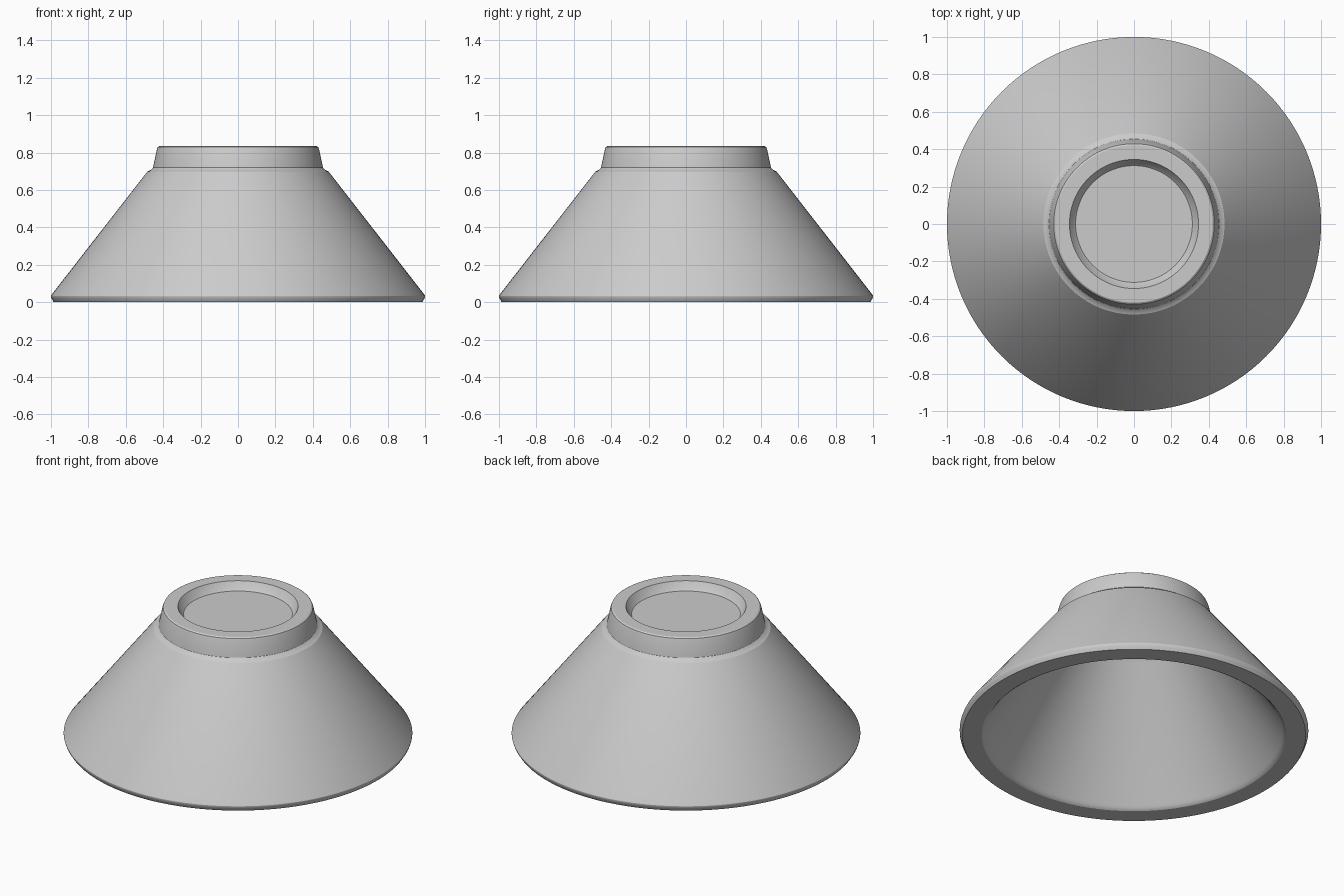
import bpy
import bmesh
from math import radians, tau

default = bpy.data.objects.get("Cube")
if default:
    bpy.data.objects.remove(default, do_unlink=True)

SEGMENTS = 128

# One plain grey glaze
glaze = bpy.data.materials.new("light grey")
glaze.use_nodes = True
grey = (0.6, 0.6, 0.6, 1)
glaze.diffuse_color = grey
glaze.node_tree.nodes["Principled BSDF"].inputs["Base Color"].default_value = grey


def lathe(name, profile, material):
    """Spin an (r, z) profile, closed on the axis at both ends, around z."""
    bm = bmesh.new()
    verts = [bm.verts.new((r, 0, z)) for r, z in profile]
    edges = [bm.edges.new(pair) for pair in zip(verts, verts[1:])]
    bmesh.ops.spin(bm, geom=verts + edges, cent=(0, 0, 0), axis=(0, 0, 1),
                   angle=tau, steps=SEGMENTS, use_duplicate=False)
    bmesh.ops.remove_doubles(bm, verts=bm.verts[:], dist=0.0005)
    bmesh.ops.recalc_face_normals(bm, faces=bm.faces[:])
    mesh = bpy.data.meshes.new(name)
    bm.to_mesh(mesh)
    bm.free()
    mesh.materials.append(material)
    obj = bpy.data.objects.new(name, mesh)
    bpy.context.collection.objects.link(obj)
    bpy.ops.object.select_all(action="DESELECT")
    obj.select_set(True)
    bpy.context.view_layer.objects.active = obj
    bpy.ops.object.shade_smooth_by_angle(angle=radians(25))
    return obj


# Upturned bowl: inside, rim, outer wall, foot ring and recess in turn
inside = [(0, 0.73), (0.37, 0.73), (0.387, 0.726), (0.4, 0.712),
          (0.847, 0.025), (0.856, 0.014), (0.863, 0.006), (0.873, 0)]
rim = [(0.985, 0), (0.996, 0.018), (1, 0.03), (1, 0.034), (0.997, 0.04)]
wall = [(0.484, 0.699), (0.466, 0.707), (0.454, 0.72)]
foot = [(0.453, 0.727), (0.434, 0.815), (0.429, 0.829), (0.42, 0.835),
        (0.345, 0.835)]
recess = [(0.322, 0.795), (0.312, 0.785), (0, 0.785)]

lathe("bowl", inside + rim + wall + foot + recess, glaze)
